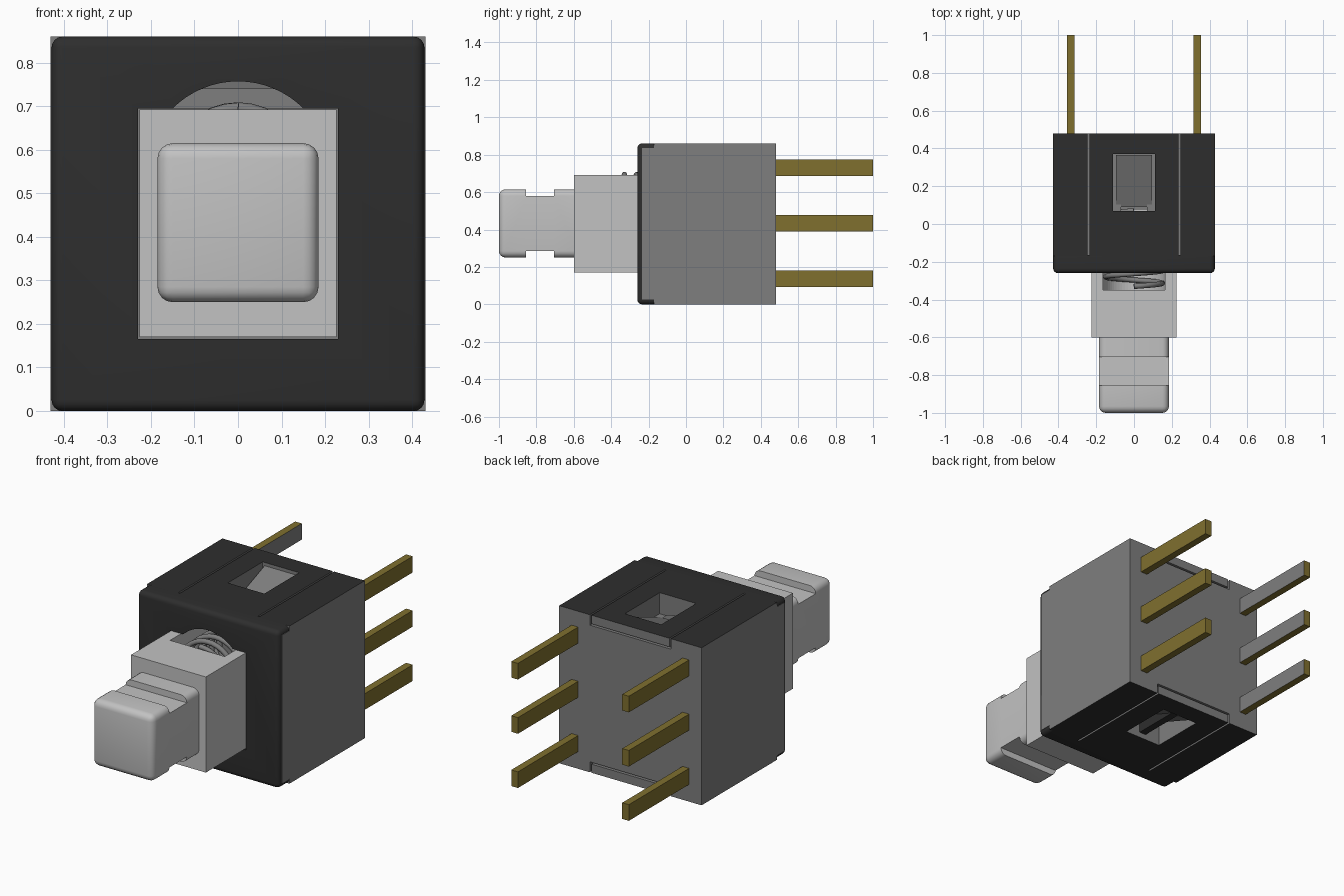
import bpy, bmesh, math
from mathutils import Matrix

cube = bpy.data.objects.get("Cube")
if cube:
    bpy.data.objects.remove(cube, do_unlink=True)


def material(name, rgb):
    m = bpy.data.materials.new(name)
    m.use_nodes = True
    m.diffuse_color = (*rgb, 1)
    bsdf = next(n for n in m.node_tree.nodes if n.type == 'BSDF_PRINCIPLED')
    bsdf.inputs["Base Color"].default_value = (*rgb, 1)
    return m


BLACK = material("black plastic", (0.027, 0.027, 0.027))
GRAY = material("mid gray", (0.21, 0.21, 0.21))
LIGHT = material("light gray", (0.54, 0.54, 0.54))
GOLD = material("dull gold", (0.215, 0.16, 0.028))


def finish(name, bm, mats):
    bmesh.ops.recalc_face_normals(bm, faces=bm.faces)
    me = bpy.data.meshes.new(name)
    bm.to_mesh(me)
    bm.free()
    ob = bpy.data.objects.new(name, me)
    bpy.context.collection.objects.link(ob)
    for m in mats:
        me.materials.append(m)
    return ob


def activate(ob):
    bpy.ops.object.select_all(action='DESELECT')
    ob.select_set(True)
    bpy.context.view_layer.objects.active = ob


def box(name, x, y, z, mats, rule=None, bevel=0):
    """Box from (min, max) ranges; bevel rounds all but the rear edges."""
    bm = bmesh.new()
    bmesh.ops.create_cube(bm, size=1)
    for v in bm.verts:
        v.co = [r[0] if c < 0 else r[1] for c, r in zip(v.co, (x, y, z))]
    bm.normal_update()
    if rule:
        for f in bm.faces:
            f.material_index = rule(f)
    if bevel:
        edges = [e for e in bm.edges if any(v.co.y < y[1] - 1e-4 for v in e.verts)]
        bmesh.ops.bevel(bm, geom=edges, offset=bevel, segments=4, profile=0.5, affect='EDGES')
    ob = finish(name, bm, mats)
    if bevel:
        activate(ob)
        bpy.ops.object.shade_smooth_by_angle(angle=math.radians(35))
    return ob


def tube(name, r, y, z, mats):
    """Solid cylinder along y."""
    bm = bmesh.new()
    m = Matrix.Translation((0, (y[0] + y[1]) / 2, z)) @ Matrix.Rotation(math.pi / 2, 4, 'X')
    bmesh.ops.create_cone(bm, cap_ends=True, segments=64, radius1=r, radius2=r,
                          depth=y[1] - y[0], matrix=m)
    return finish(name, bm, mats)


def cut(ob, *cutters):
    for c in cutters:
        c.hide_render = True
        mod = ob.modifiers.new("cut", 'BOOLEAN')
        mod.operation = 'DIFFERENCE'
        mod.solver = 'EXACT'
        mod.object = c
        activate(ob)
        bpy.ops.object.modifier_apply(modifier=mod.name)
        bpy.data.objects.remove(c, do_unlink=True)


def opening(mat):
    """Square plunger opening with the round spring arch."""
    return (box("cutter", (-.23, .23), (-.4, .12), (.165, .695), [mat]),
            tube("cutter", .2125, (-.41, .11), .5445, [mat]))


def wedge(name, x, z_low, z_high, mat):
    """Latch ramp rising toward the rear of its window."""
    bm = bmesh.new()
    profile = [(.09, z_low), (.365, z_low), (.365, z_high)]
    f = bm.faces.new([bm.verts.new((x[0], py, pz)) for py, pz in profile])
    ext = bmesh.ops.extrude_face_region(bm, geom=[f])["geom"]
    bmesh.ops.translate(bm, vec=(x[1] - x[0], 0, 0),
                        verts=[v for v in ext if isinstance(v, bmesh.types.BMVert)])
    return finish(name, bm, [mat])


# Housing: gray sides and back, black top and bottom
housing = box("housing", (-.43, .43), (-.17, .48), (0, .86), [GRAY, BLACK],
              lambda f: 1 if abs(f.normal.z) > .5 else 0)
cut(housing, *opening(GRAY))
for z0, z1 in ((.81, .9), (-.04, .05)):
    for x in (-.24, .24):                      # slits beside each flap
        cut(housing, box("cutter", (x - .005, x + .005), (-.165, .5), (z0, z1), [GRAY]))
for z0, z1 in ((.803, .813), (.047, .057)):    # seam under each flap at the back
    cut(housing, box("cutter", (-.245, .245), (.46, .5), (z0, z1), [GRAY]))
for z0, z1 in ((.745, .9), (-.04, .115)):      # latch windows
    cut(housing, box("cutter", (-.11, .11), (.07, .37), (z0, z1), [GRAY]))

# Latches in the windows
wedge("top_latch", (-.095, .095), .74, .845, GRAY)
for i, x in enumerate(((-.09, -.025), (.025, .09))):
    wedge(f"bottom_latch_{i + 1}", x, .12, .015, GRAY)
box("bottom_latch_bar", (-.02, .02), (.065, .375), (.03, .12), [BLACK])

# Front cap with rounded edges, and gray cheeks beside it
cap = box("front_cap", (-.428, .428), (-.26, -.17), (0, .86), [BLACK], bevel=.025)
cut(cap, *opening(BLACK))
for side, x in (("left", (.41, .43)), ("right", (-.43, -.41))):
    box(f"{side}_cheek", x, (-.235, -.17), (.025, .835), [GRAY])

# Plunger block with a pocket for the spring
plunger = box("plunger", (-.226, .226), (-.6, .08), (.17, .692), [LIGHT])
cut(plunger, box("cutter", (-.165, .165), (-.35, .1), (.545, .8), [LIGHT]),
    tube("cutter", .165, (-.35, .11), .545, [LIGHT]))

# Rounded push tip with a groove across top and bottom
tip = box("push_tip", (-.185, .185), (-1, -.59), (.25, .615), [LIGHT], bevel=.035)
for z in ((.58, .7), (.2, .285)):
    cut(tip, box("cutter", (-.3, .3), (-.855, -.705), z, [LIGHT]))

# Return spring
curve = bpy.data.curves.new("spring", 'CURVE')
curve.dimensions = '3D'
curve.bevel_depth = .014
curve.bevel_resolution = 2
turns, steps = 6, 32
spline = curve.splines.new('POLY')
spline.points.add(turns * steps)
for i, p in enumerate(spline.points):
    a = 2 * math.pi * i / steps
    p.co = (.15 * math.sin(a), -.33 + .4 * i / (turns * steps), .545 + .15 * math.cos(a), 1)
spline.use_smooth = True
curve.materials.append(GRAY)
spring = bpy.data.objects.new("spring", curve)
bpy.context.collection.objects.link(spring)
activate(spring)
bpy.ops.object.convert(target='MESH')

# Six terminal pins; the right row has gray inner faces
for side, x in (("left", .335), ("right", -.335)):
    for i, z in enumerate((.138, .434, .73)):
        box(f"{side}_pin_{i + 1}", (x - .02, x + .02), (.475, 1), (z - .044, z + .044),
            [GOLD, GRAY], lambda f: 1 if x < 0 and f.normal.x > .5 else 0)
